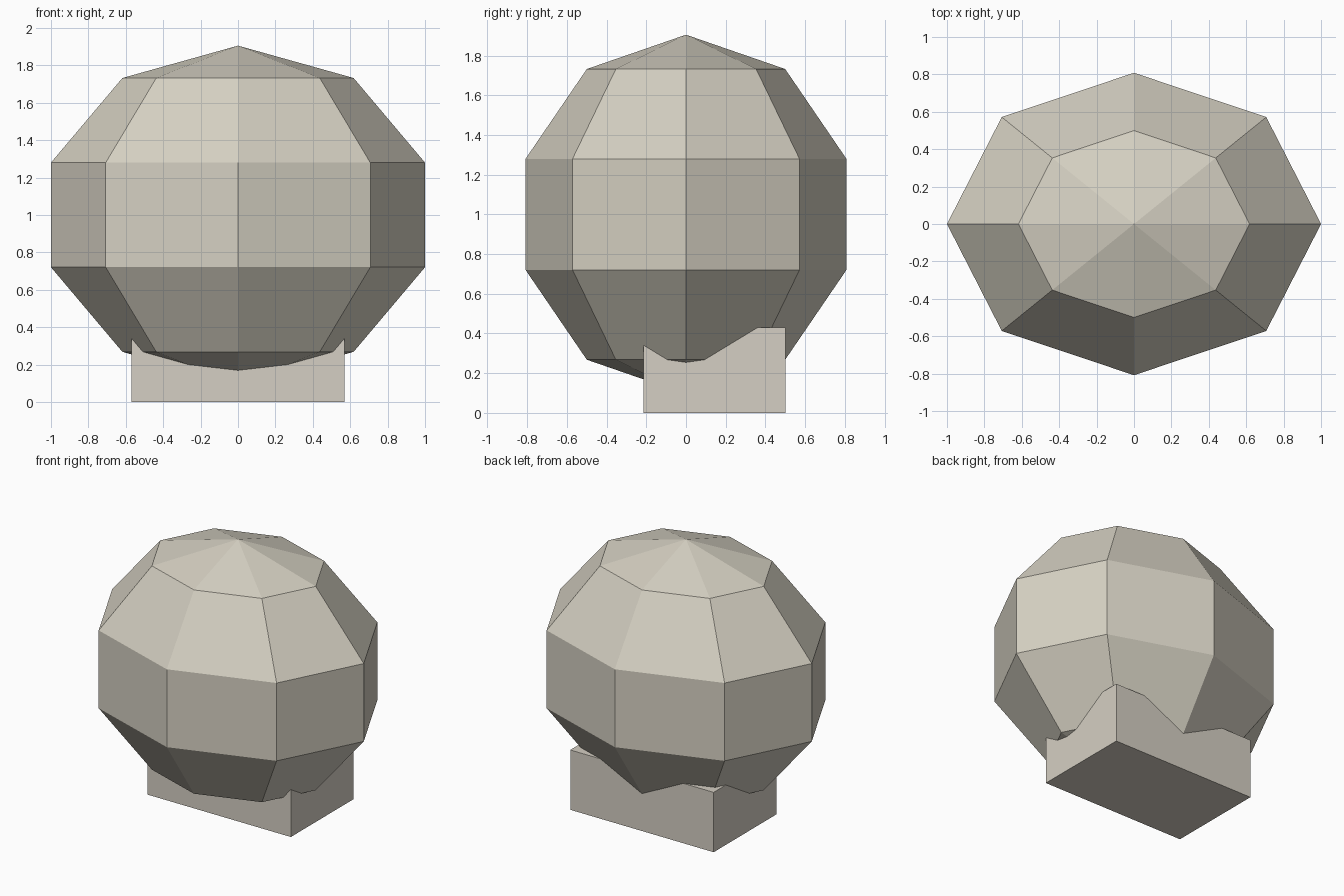
import bpy, bmesh
from mathutils import Matrix, Vector

if "Cube" in bpy.data.objects:
    bpy.data.objects.remove(bpy.data.objects["Cube"])


def material(name, rgb):
    mat = bpy.data.materials.new(name)
    mat.diffuse_color = (*rgb, 1.0)
    mat.use_nodes = True
    mat.node_tree.nodes["Principled BSDF"].inputs["Base Color"].default_value = mat.diffuse_color
    return mat


def add_part(name, bm, mat):
    bmesh.ops.recalc_face_normals(bm, faces=bm.faces)
    mesh = bpy.data.meshes.new(name)
    bm.to_mesh(mesh)
    bm.free()
    mesh.materials.append(mat)
    obj = bpy.data.objects.new(name, mesh)
    bpy.context.collection.objects.link(obj)
    return obj


stone = material("pale stone", (0.665, 0.631, 0.539))
base_stone = material("warm pale stone", (0.665, 0.623, 0.546))

# Faceted oval ball: eight sides, five bands
bm = bmesh.new()
bmesh.ops.create_uvsphere(
    bm, u_segments=8, v_segments=5, radius=1.0,
    matrix=Matrix.LocRotScale(Vector((0, 0, 1.0)), None, Vector((1.0515, 0.85, 0.905))))
add_part("faceted_ball", bm, stone)

# Block foot, set towards the back
bm = bmesh.new()
bmesh.ops.create_cube(
    bm, size=1.0,
    matrix=Matrix.LocRotScale(Vector((0, 0.143, 0.215)), None, Vector((1.14, 0.714, 0.43))))
add_part("block_foot", bm, base_stone)
